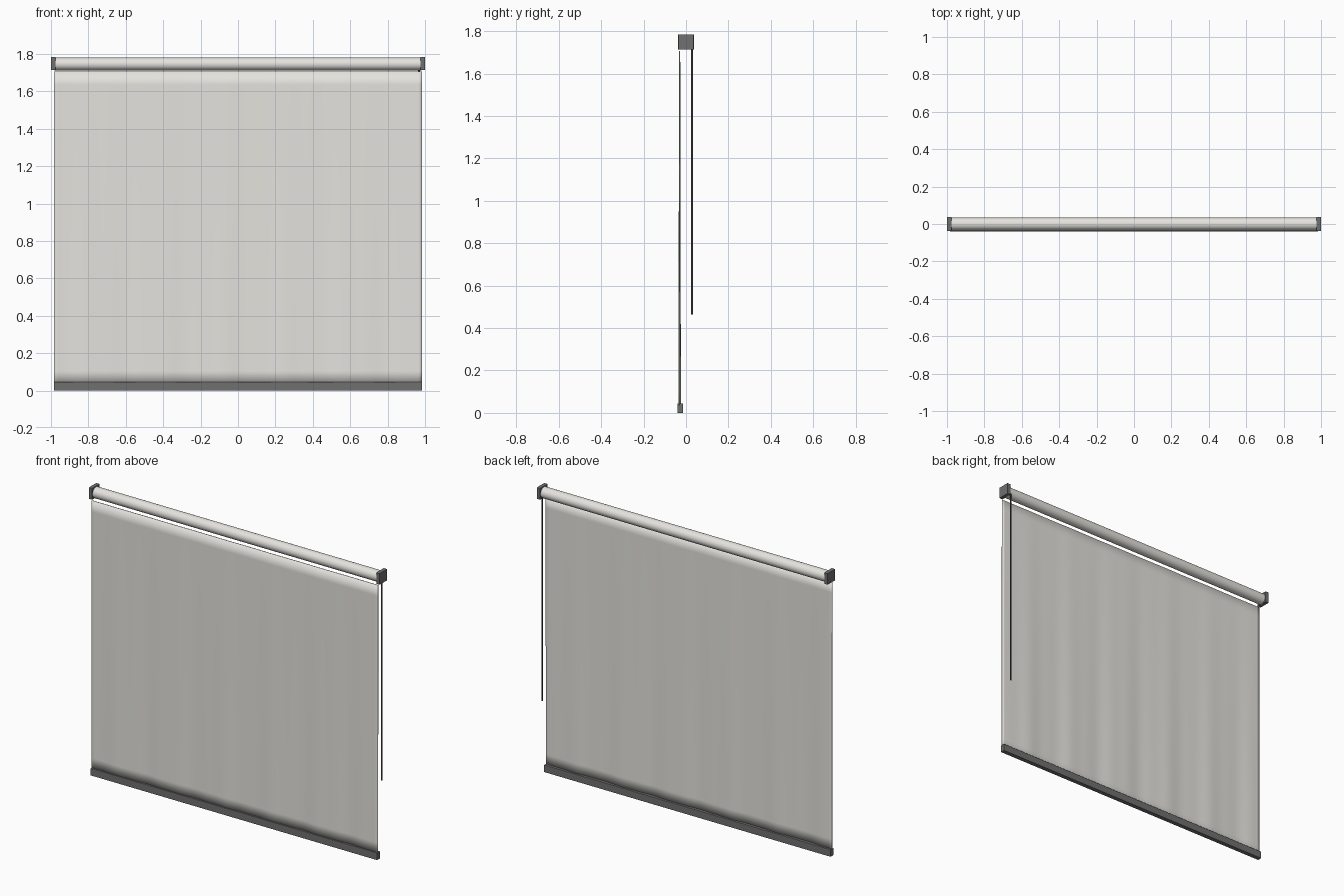
import bpy, bmesh, math

if "Cube" in bpy.data.objects:
    bpy.data.objects.remove(bpy.data.objects["Cube"])


def material(name, r, g, b):
    m = bpy.data.materials.new(name)
    m.diffuse_color = (r, g, b, 1)
    m.use_nodes = True
    m.node_tree.nodes["Principled BSDF"].inputs["Base Color"].default_value = m.diffuse_color
    return m


CLOTH = material("cloth", 0.78, 0.77, 0.73)
DARK = material("dark_grey", 0.16, 0.16, 0.16)
BLACK = material("cord_dark", 0.05, 0.05, 0.05)


def box(name, x, y, z, mat, bevel=0.0):
    bpy.ops.mesh.primitive_cube_add(
        size=1, location=[sum(r) / 2 for r in (x, y, z)])
    o = bpy.context.object
    o.name = name
    o.scale = [r[1] - r[0] for r in (x, y, z)]
    bpy.ops.object.transform_apply(location=False, rotation=False, scale=True)
    o.data.materials.append(mat)
    if bevel:
        b = o.modifiers.new("bevel", 'BEVEL')
        b.width, b.segments = bevel, 2
    return o


def rod(name, radius, length, loc, rot, mat, sides):
    bpy.ops.mesh.primitive_cylinder_add(
        vertices=sides, radius=radius, depth=length, location=loc, rotation=rot)
    o = bpy.context.object
    o.name = name
    o.data.materials.append(mat)
    bpy.ops.object.shade_smooth_by_angle()
    return o


# Roller tube and its two end brackets
rod("roller_tube", 0.034, 1.96, (0, 0, 1.746), (0, math.pi / 2, 0), CLOTH, 48)
for side, name in ((-1, "left_bracket"), (1, "right_bracket")):
    x = sorted((side * 0.976, side * 1.0))
    box(name, x, (-0.037, 0.037), (1.713, 1.784), DARK, 0.002)

# Hanging fabric with soft folds that grow towards the bottom
bm = bmesh.new()
bmesh.ops.create_grid(bm, x_segments=96, y_segments=24, size=1)
for v in bm.verts:
    x, t = v.co.x * 0.985, (v.co.y + 1) / 2
    fold = 0.003 * math.sin(x * 18) + 0.001 * math.sin(x * 41 + 1)
    v.co = (x, -0.03 + fold * (1 - 0.8 * t), 0.035 + t * 1.67)
mesh = bpy.data.meshes.new("fabric")
bm.to_mesh(mesh)
bm.free()
fabric = bpy.data.objects.new("fabric", mesh)
bpy.context.collection.objects.link(fabric)
mesh.materials.append(CLOTH)
solid = fabric.modifiers.new("thickness", 'SOLIDIFY')
solid.thickness, solid.offset = 0.004, 0
bpy.ops.object.select_all(action='DESELECT')
fabric.select_set(True)
bpy.context.view_layer.objects.active = fabric
bpy.ops.object.shade_smooth_by_angle()

# Weighted bottom rail
box("bottom_rail", (-0.985, 0.985), (-0.041, -0.013), (0, 0.045), DARK, 0.002)

# Pull cord behind the right end
rod("pull_cord", 0.005, 1.26, (0.967, 0.029, 1.095), (0, 0, 0), BLACK, 12)
